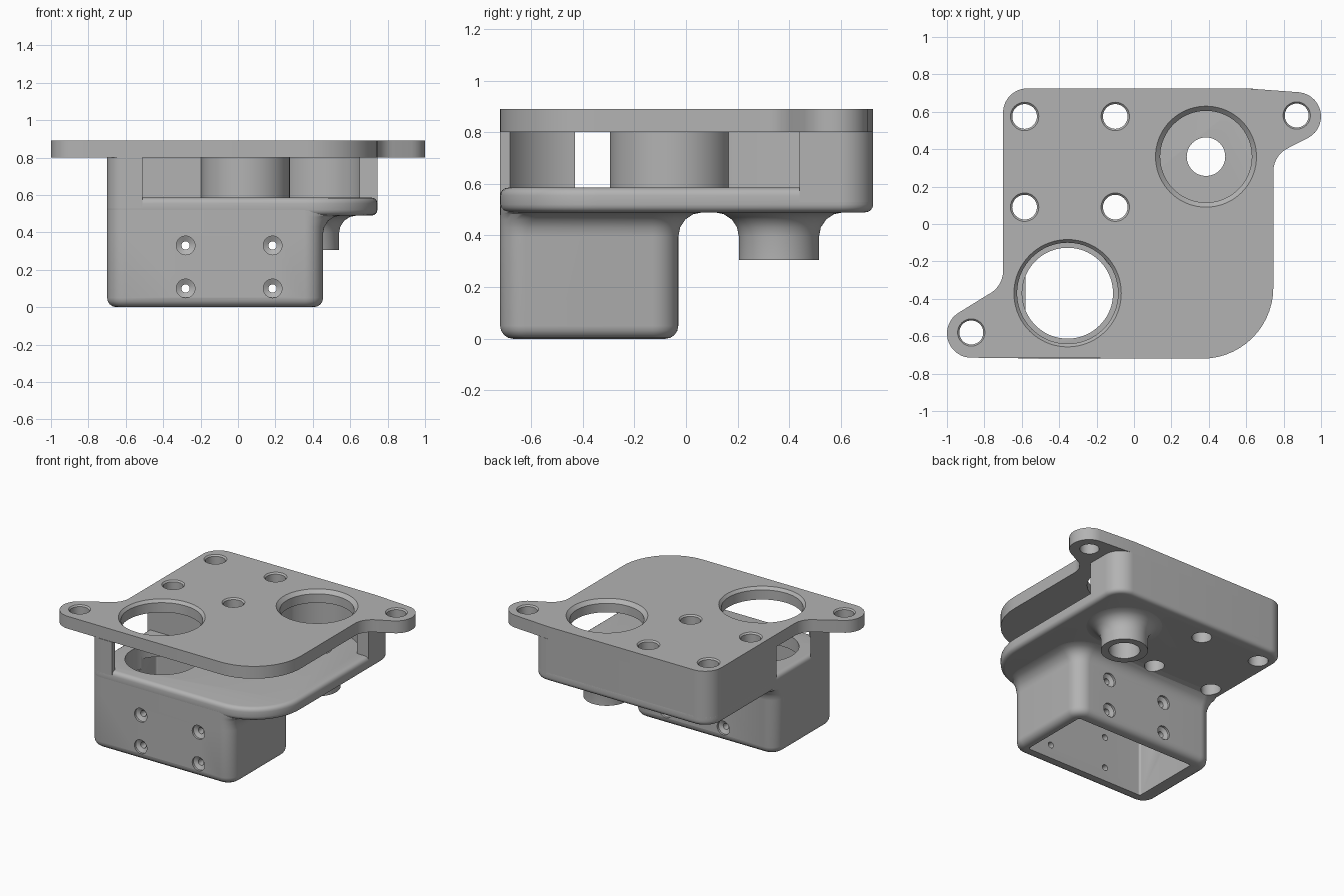
import bpy, bmesh
from math import cos, sin, radians, pi

cube = bpy.data.objects.get("Cube")
if cube:
    bpy.data.objects.remove(cube, do_unlink=True)

GREY = (0.45, 0.45, 0.45, 1)
grey = bpy.data.materials.new("plain_grey")
grey.use_nodes = True
grey.diffuse_color = GREY
shader = next(n for n in grey.node_tree.nodes if n.type == 'BSDF_PRINCIPLED')
shader.inputs["Base Color"].default_value = GREY


def arc(cx, cy, r, start, end, n=14):
    """Points along an arc, angles in degrees."""
    steps = [radians(start + (end - start) * i / n) for i in range(n + 1)]
    return [(cx + r * cos(a), cy + r * sin(a)) for a in steps]


def rounded(x0, y0, x1, y1, fl, fr, br, bl):
    """Rectangle with its own radius at each corner."""
    return (arc(x0 + fl, y0 + fl, fl, 180, 270) + arc(x1 - fr, y0 + fr, fr, 270, 360)
            + arc(x1 - br, y1 - br, br, 0, 90) + arc(x0 + bl, y1 - bl, bl, 90, 180))


def loft(name, rings, along_y=False):
    """Closed skin through stacked (height, outline) rings."""
    bm = bmesh.new()
    layers = [[bm.verts.new((x, z, y) if along_y else (x, y, z)) for x, y in pts]
              for z, pts in rings]
    for low, high in zip(layers, layers[1:]):
        for i in range(len(low)):
            j = (i + 1) % len(low)
            bm.faces.new((low[i], low[j], high[j], high[i]))
    bm.faces.new(layers[0])
    bm.faces.new(layers[-1])
    bmesh.ops.recalc_face_normals(bm, faces=bm.faces)
    mesh = bpy.data.meshes.new(name)
    bm.to_mesh(mesh)
    bm.free()
    mesh.materials.append(grey)
    obj = bpy.data.objects.new(name, mesh)
    bpy.context.collection.objects.link(obj)
    return obj


def prism(name, outline, z0, z1):
    return loft(name, [(z0, outline), (z1, outline)])


def lathe(name, cx, cy, profile, along_y=False, n=48):
    ring = lambda r: [(cx + r * cos(2 * pi * i / n), cy + r * sin(2 * pi * i / n))
                      for i in range(n)]
    return loft(name, [(z, ring(r)) for r, z in profile], along_y)


def finish(obj, cutters):
    """Cut the openings, then shade smooth with sharp edges."""
    for c in cutters:
        m = obj.modifiers.new(c.name, 'BOOLEAN')
        m.operation, m.solver, m.object = 'DIFFERENCE', 'EXACT', c
    bpy.context.view_layer.update()
    baked = bpy.data.meshes.new_from_object(
        obj.evaluated_get(bpy.context.evaluated_depsgraph_get()))
    obj.modifiers.clear()
    obj.data = baked
    bpy.ops.object.select_all(action='DESELECT')
    obj.select_set(True)
    bpy.context.view_layer.objects.active = obj
    bpy.ops.object.shade_smooth_by_angle(angle=radians(30))


# Levels and shared dimensions
TOP, UNDER, FLOOR, BASE = 0.89, 0.80, 0.585, 0.49
BIG, SMALL = (-0.355, -0.37), (0.385, 0.36)
LEFT, RIGHT, FRONT, BACK = -0.70, 0.745, -0.72, 0.725

# Cutters for the vertical bolt holes, with a small chamfer at the top
bolts = [lathe("bolt_cutter", x, y, [(0.066, 0.2), (0.066, TOP - 0.01), (0.076, TOP), (0.076, 1)])
         for x in (-0.585, -0.1) for y in (0.575, 0.09)]
ears = [lathe("ear_cutter", s * 0.87, s * 0.58,
              [(0.064, 0.7), (0.064, TOP - 0.01), (0.073, TOP), (0.073, 1)]) for s in (-1, 1)]

# Cutters for the two large bores
big_bore = lathe("big_bore_cutter", *BIG,
                 [(0.27, 0.7), (0.27, TOP - 0.02), (0.287, TOP), (0.287, 1)], n=72)
small_bore = lathe("small_bore_cutter", *SMALL,
                   [(0.245, 0.7), (0.245, TOP - 0.025), (0.27, TOP), (0.27, 1)], n=72)
floor_bore = lathe("floor_bore_cutter", *BIG, [(0.243, 0.42), (0.243, 0.7)], n=72)
shaft = lathe("shaft_cutter", *SMALL, [(0.103, 0.2), (0.103, 0.7)])

# Cutters for the motor cavity and its countersunk side screws
cavity = prism("cavity_cutter", rounded(-0.58, -0.63, 0.38, -0.11, *[0.015] * 4), -0.1, BASE)
screws = [lathe("screw_cutter", x, z,
                [(0.05, FRONT - 0.1), (0.05, FRONT + 0.015), (0.022, FRONT + 0.03),
                 (0.022, -0.06), (0.05, -0.045), (0.05, 0.06)], True, 32)
          for x in (-0.28, 0.185) for z in (0.1, 0.33)]

# Top plate with two mounting ears
plate_outline = (arc(-0.87, -0.585, 0.13, 117, 268) + arc(0.365, -0.34, 0.38, -90, 0)
                 + arc(0.885, 0.28, 0.14, 180, 115) + arc(0.87, 0.575, 0.13, -63, 85)
                 + [(0.6, BACK)] + arc(-0.57, 0.595, 0.13, 90, 180)
                 + arc(-0.84, -0.25, 0.14, 0, -63))
plate = prism("top_plate", plate_outline, UNDER, TOP)
finish(plate, bolts + ears + [big_bore, small_bore])

# Rear wall with round post and pocket for the wheel
wall_outline = (arc(-0.57, 0.595, 0.13, 90, 180) + [(LEFT, -0.04)]
                + arc(0.04, -0.058, 0.237, 176, 430, 36)
                + arc(*SMALL, 0.276, 164, 17, 28) + [(RIGHT, 0.44)]
                + arc(RIGHT - 0.13, 0.595, 0.13, 0, 90))
finish(prism("rear_wall", wall_outline, 0.53, UNDER), bolts)

# Corner post at the front
post_outline = (arc(*BIG, 0.35, 190, 243) + [(-0.51, FRONT)]
                + arc(-0.6, -0.62, 0.1, 270, 180))
finish(prism("front_post", post_outline, 0.53, UNDER), [])

# Floor slab with rounded rims
def slab_ring(d):
    return rounded(LEFT + d, FRONT + d, RIGHT - d, BACK - d,
                   0.1 - d, 0.38 - d, 0.13 - d, 0.13 - d)

turns = [radians(a) for a in (0, 22.5, 45, 67.5, 90)]
R = 0.03
rim = [(R * (1 - sin(a)), R * (1 - cos(a))) for a in turns]
slab = loft("floor_slab", [(BASE + h, slab_ring(d)) for d, h in rim]
            + [(FLOOR - h, slab_ring(d)) for d, h in reversed(rim)])
finish(slab, bolts + [floor_bore, shaft])

# Motor box: rounded foot, flared to the slab on two sides
def box_ring(inset, flare):
    r = 0.1 - inset
    return rounded(LEFT + inset, FRONT + inset, 0.455 - inset + flare, -0.03 - inset + flare,
                   r, r + flare, r + flare, r)

F = 0.095
foot = [(0.05 * (1 - cos(a)), box_ring(0.05 * (1 - sin(a)), 0)) for a in turns]
flare = [(BASE - F + F * sin(a), box_ring(0, F * (1 - cos(a)))) for a in turns]
box = loft("motor_box", foot + flare + [(0.54, box_ring(0, F))])
finish(box, bolts + screws + [cavity, floor_bore])

# Shaft boss flared into the slab
boss = lathe("shaft_boss", *SMALL,
             [(0.155, 0.305)] + [(0.155 + F * (1 - cos(a)), BASE - F + F * sin(a)) for a in turns]
             + [(0.25, 0.54)], n=64)
finish(boss, [shaft])

# Remove the spent cutters
for obj in bolts + ears + screws + [big_bore, small_bore, floor_bore, shaft, cavity]:
    bpy.data.objects.remove(obj, do_unlink=True)
